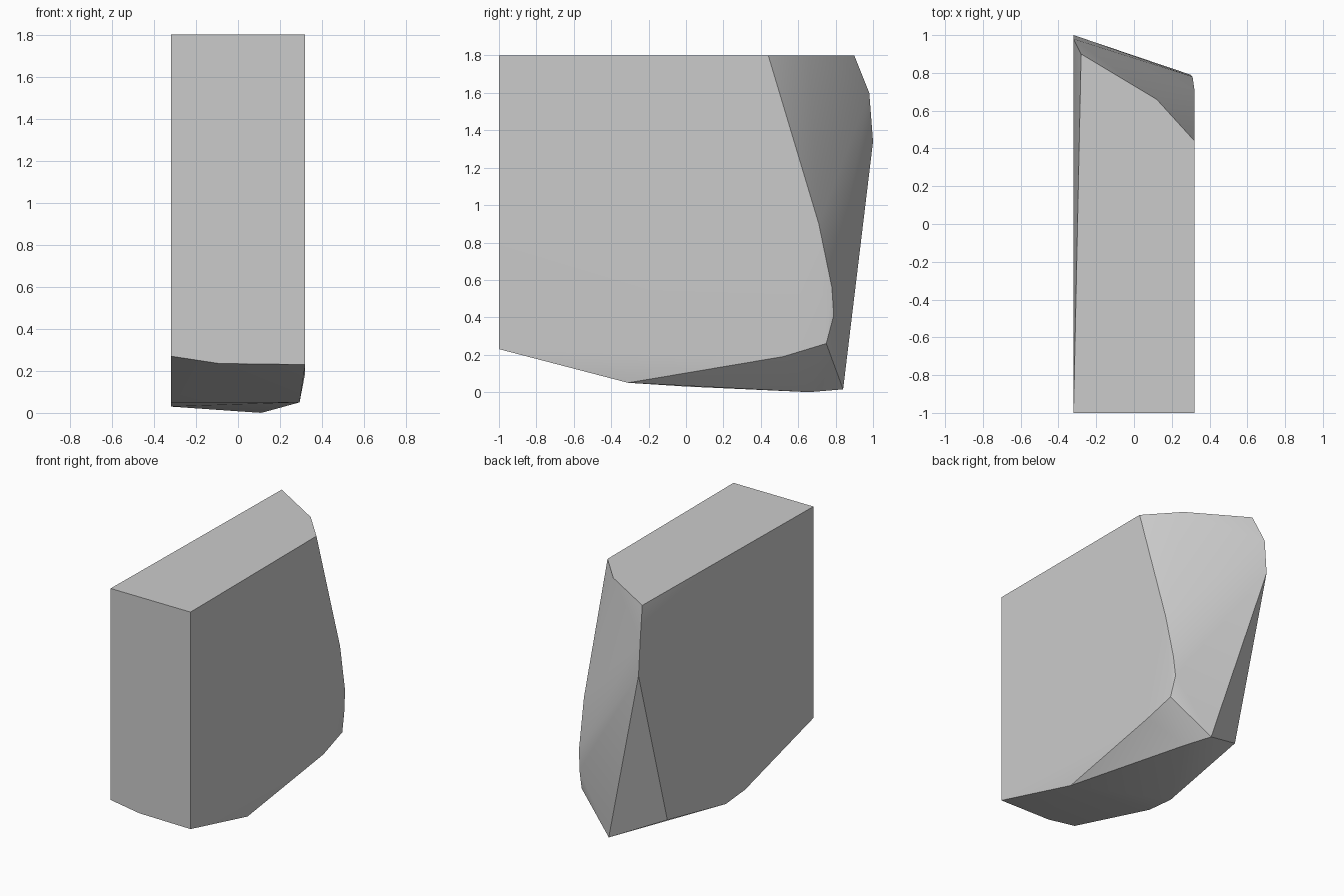
import bpy
import bmesh
import math


def remove_default_cube():
    cube = bpy.data.objects.get("Cube")
    if cube:
        bpy.data.objects.remove(cube, do_unlink=True)


def flat_material(name, colour):
    material = bpy.data.materials.new(name)
    material.use_nodes = True
    material.diffuse_color = colour
    shader = next(n for n in material.node_tree.nodes if n.type == 'BSDF_PRINCIPLED')
    shader.inputs["Base Color"].default_value = colour
    return material


def convex_chunk(name, corners, material):
    """Wrap a faceted solid around its corner points."""
    mesh = bpy.data.meshes.new(name)
    bm = bmesh.new()
    for corner in corners:
        bm.verts.new(corner)
    hull = bmesh.ops.convex_hull(bm, input=bm.verts[:])
    spare = set(hull["geom_interior"]) | set(hull["geom_unused"])
    spare_verts = [v for v in spare if isinstance(v, bmesh.types.BMVert) and v.is_valid]
    bmesh.ops.delete(bm, geom=spare_verts, context='VERTS')
    bmesh.ops.dissolve_limit(bm, angle_limit=math.radians(0.5),
                             verts=bm.verts[:], edges=bm.edges[:])
    bmesh.ops.recalc_face_normals(bm, faces=bm.faces[:])
    bm.to_mesh(mesh)
    bm.free()
    mesh.materials.append(material)
    chunk = bpy.data.objects.new(name, mesh)
    bpy.context.collection.objects.link(chunk)
    return chunk


remove_default_cube()
stone_grey = flat_material("stone grey", (0.6, 0.6, 0.6, 1))

SIDE, FRONT, TOP = 0.32, -1, 1.8

# Flat top with its broken back corner
top_rim = [(x, y, TOP) for x, y in (
    (-SIDE, FRONT), (SIDE, FRONT), (SIDE, 0.44), (0.12, 0.66), (-0.28, 0.9))]

# Lower edge of the flat front
front_foot = [(x, FRONT, z) for x, z in ((-SIDE, 0.27), (-0.09, 0.235), (SIDE, 0.23))]

# Rounded back edge of the +x side
left_rim = [(SIDE, 0.71, 0.9), (0.31, 0.78, 0.56), (0.3, 0.79, 0.41),
            (0.31, 0.75, 0.26), (SIDE, 0.52, 0.19)]

# Outline of the -x side, from the back top round to the underside
right_rim = [(-SIDE, y, z) for y, z in (
    (0.98, 1.6), (1, 1.34), (0.67, 0.17), (0.43, 0.12), (0, 0.03), (-0.22, 0.05))]

# Corners of the worn underside
underside = [(0.293, -0.31, 0.05), (0.11, 0.66, 0), (0.03, 0.84, 0.015)]

chunk = convex_chunk("stone_chunk",
                     top_rim + front_foot + left_rim + right_rim + underside,
                     stone_grey)

# Soft facets with crisp break lines
bpy.ops.object.select_all(action='DESELECT')
chunk.select_set(True)
bpy.context.view_layer.objects.active = chunk
bpy.ops.object.shade_smooth_by_angle(angle=math.radians(30))
